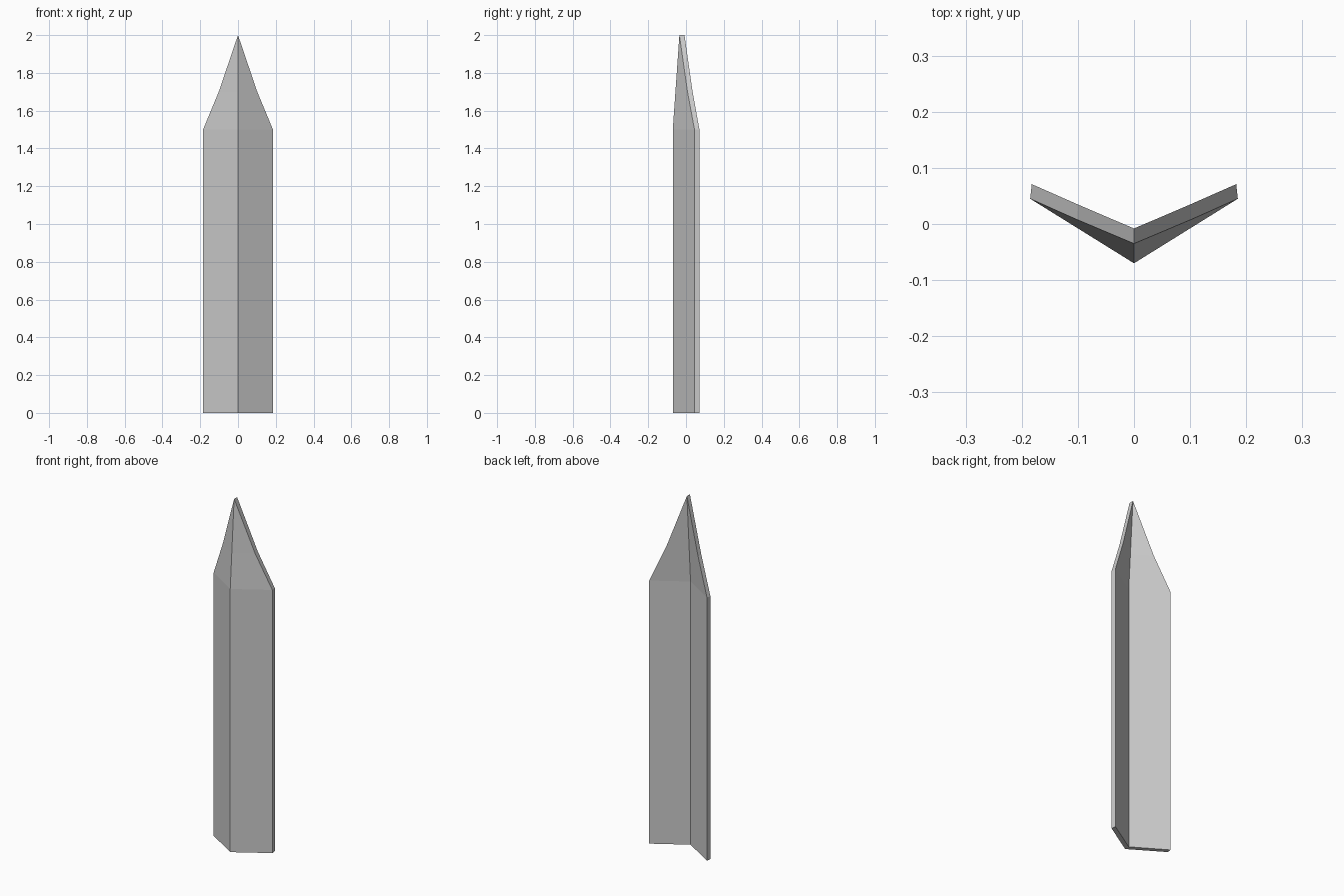
import bpy
import bmesh

if "Cube" in bpy.data.objects:
    bpy.data.objects.remove(bpy.data.objects["Cube"])

# V-shaped section per level: z, half width, ridge front y, ridge back y, edge front y, edge back y
levels = [
    (0.0, 0.185, -0.070, -0.041, 0.045, 0.071),
    (1.5, 0.185, -0.070, -0.041, 0.045, 0.071),
    (1.7, 0.102, -0.056, -0.028, 0.008, 0.035),
    (2.0, 0.0, -0.035, -0.008, -0.035, -0.008),
]

bm = bmesh.new()
rings = []
for z, w, rf, rb, ef, eb in levels:
    back_w = w * 0.985
    section = [(0, rf), (w, ef), (back_w, eb), (0, rb), (-back_w, eb), (-w, ef)]
    rings.append([bm.verts.new((x, y, z)) for x, y in section])

# Walls between levels
for low, high in zip(rings, rings[1:]):
    for i in range(6):
        j = (i + 1) % 6
        bm.faces.new((low[i], low[j], high[j], high[i]))

# Bottom cap, one quad per wing
b = rings[0]
bm.faces.new((b[0], b[3], b[2], b[1]))
bm.faces.new((b[0], b[5], b[4], b[3]))

# Collapse the last level into the pointed tip
bmesh.ops.remove_doubles(bm, verts=bm.verts, dist=0.0005)
bmesh.ops.recalc_face_normals(bm, faces=bm.faces)

mesh = bpy.data.meshes.new("pointed_picket")
bm.to_mesh(mesh)
bm.free()
picket = bpy.data.objects.new("pointed_picket", mesh)
bpy.context.collection.objects.link(picket)
